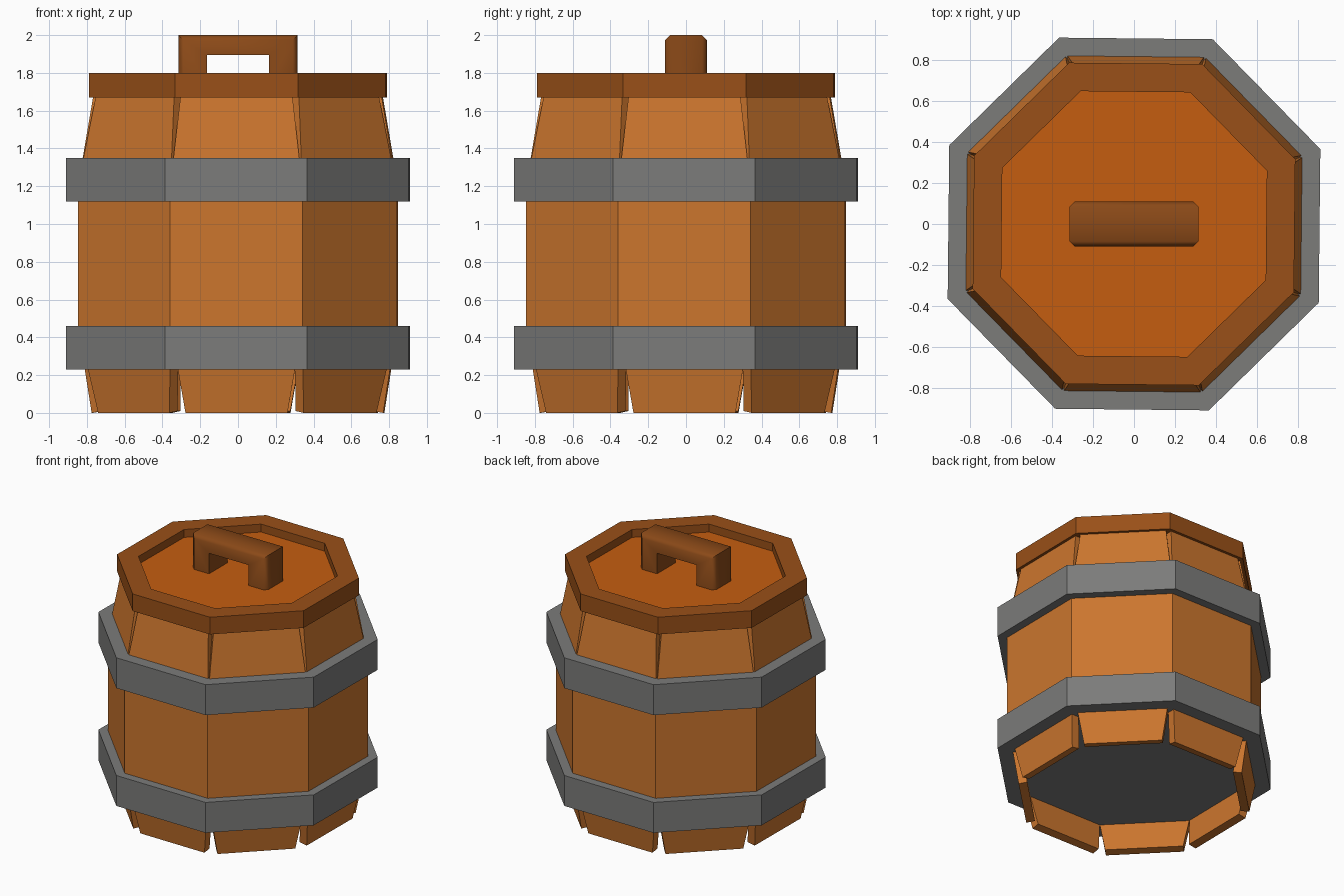
import bpy, bmesh, math

if "Cube" in bpy.data.objects:
    bpy.data.objects.remove(bpy.data.objects["Cube"])

TURN = math.radians(-0.6)   # slight twist of the whole octagon
STEP = math.pi / 4


def material(name, rgb):
    m = bpy.data.materials.new(name)
    m.diffuse_color = (*rgb, 1)
    m.use_nodes = True
    m.node_tree.nodes["Principled BSDF"].inputs["Base Color"].default_value = m.diffuse_color
    return m


STAVE = material("stave_wood", (0.60, 0.18, 0.027))
RIM = material("rim_wood", (0.32, 0.08, 0.009))
PANEL = material("panel_wood", (0.56, 0.11, 0.005))
HANDLE = material("handle_wood", (0.26, 0.068, 0.009))
IRON = material("iron", (0.2, 0.2, 0.195))


def loft(name, rings, mat, closed=False):
    """Skin a list of equal-length point rings, capped or joined end to end."""
    bm = bmesh.new()
    loops = [[bm.verts.new(p) for p in ring] for ring in rings]
    n = len(loops[0])
    pairs = list(zip(loops, loops[1:]))
    if closed:
        pairs.append((loops[-1], loops[0]))
    else:
        bm.faces.new(loops[0])
        bm.faces.new(loops[-1])
    for a, b in pairs:
        for i in range(n):
            j = (i + 1) % n
            bm.faces.new((a[i], a[j], b[j], b[i]))
    bmesh.ops.recalc_face_normals(bm, faces=bm.faces)
    me = bpy.data.meshes.new(name)
    bm.to_mesh(me)
    bm.free()
    me.materials.append(mat)
    ob = bpy.data.objects.new(name, me)
    bpy.context.collection.objects.link(ob)
    return ob


def octagon(r, z):
    angles = [TURN + STEP * (i + 0.5) for i in range(8)]
    return [(r * math.cos(a), r * math.sin(a), z) for a in angles]


# Staves: bent planks, straight in the middle and tapering to both ends
# (outer z, inner z, distance from axis, half width)
THICK = 0.06
levels = [(0.0, 0.01, 0.772, 0.27), (0.46, 0.46, 0.844, 0.35),
          (1.20, 1.20, 0.844, 0.35), (1.75, 1.74, 0.751, 0.288)]
for k in range(8):
    section = [[(d, -w, zo), (d, w, zo), (d - THICK, w, zi), (d - THICK, -w, zi)]
               for zo, zi, d, w in levels]
    stave = loft(f"stave_{k + 1}", section, STAVE)
    stave.rotation_euler.z = TURN + k * STEP

# Hoops: solid octagonal discs, the lower one doubling as the floor
for name, z in (("lower_hoop", 0.23), ("upper_hoop", 1.12)):
    loft(name, [octagon(0.982, z), octagon(0.982, z + 0.23)], IRON)

# Lid: raised rim around a recessed panel
loft("lid_rim", [octagon(0.85, 1.67), octagon(0.85, 1.80),
                 octagon(0.70, 1.80), octagon(0.70, 1.67)], RIM, closed=True)
loft("lid_panel", [octagon(0.70, 1.67), octagon(0.70, 1.74)], PANEL)


# Handle: U-shaped bracket with its outer edges chamfered
def bracket(y, inset):
    x, top, base = 0.315 - inset, 2.0 - inset, 1.73
    return [(-x, y, base), (-x, y, top), (x, y, top), (x, y, base),
            (0.165, y, base), (0.165, y, 1.895), (-0.165, y, 1.895), (-0.165, y, base)]


handle = loft("handle", [bracket(-0.11, 0.025), bracket(-0.085, 0),
                         bracket(0.085, 0), bracket(0.11, 0.025)], HANDLE)
bpy.context.view_layer.objects.active = handle
handle.select_set(True)
bpy.ops.object.shade_smooth_by_angle(angle=math.radians(50))
